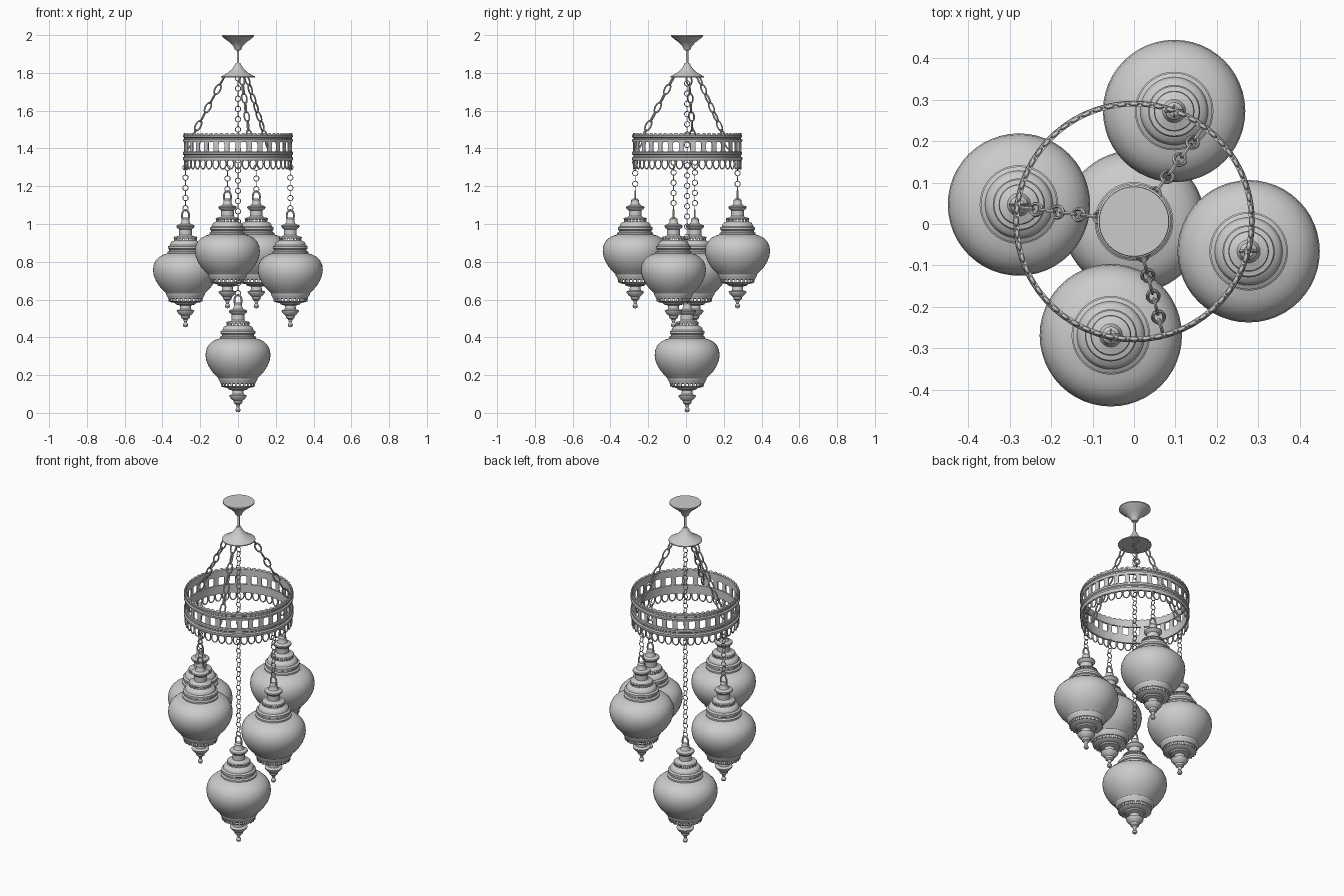
import bpy, bmesh
from math import pi, sin, cos, radians, tau
from mathutils import Matrix, Vector

if "Cube" in bpy.data.objects:
    bpy.data.objects.remove(bpy.data.objects["Cube"])

CENTRE = Vector((0, 0.006, 0))


def finish(bm, name, loc=CENTRE, angle=35):
    bmesh.ops.recalc_face_normals(bm, faces=bm.faces)
    me = bpy.data.meshes.new(name)
    bm.to_mesh(me)
    bm.free()
    me.shade_smooth()
    me.set_sharp_from_angle(angle=radians(angle))
    ob = bpy.data.objects.new(name, me)
    ob.location = loc
    bpy.context.collection.objects.link(ob)
    return ob


def lathe(bm, prof, n=40, closed=False):
    rings = []
    for r, z in prof:
        if r < 1e-5:
            rings.append([bm.verts.new((0, 0, z))] * n)
        else:
            rings.append([bm.verts.new((r * cos(tau * i / n), r * sin(tau * i / n), z)) for i in range(n)])
    pairs = list(zip(rings, rings[1:])) + ([(rings[-1], rings[0])] if closed else [])
    for a, b in pairs:
        for i in range(n):
            j = (i + 1) % n
            bm.faces.new(list(dict.fromkeys((a[i], a[j], b[j], b[i]))))


def link(bm, mat, half_w, half_h, wire, n=16, m=6):
    # oval ring standing in the local XZ plane
    vs = []
    for i in range(n):
        a = tau * i / n
        row = []
        for j in range(m):
            b = tau * j / m
            k = wire * cos(b) - wire
            row.append(bm.verts.new(mat @ Vector(((half_w + k) * cos(a), wire * sin(b), (half_h + k) * sin(a)))))
        vs.append(row)
    for i in range(n):
        for j in range(m):
            p, q = (i + 1) % n, (j + 1) % m
            bm.faces.new((vs[i][j], vs[p][j], vs[p][q], vs[i][q]))


def chain(name, start, end, half_w, half_h, wire, n=16):
    bm = bmesh.new()
    start, end = Vector(start), Vector(end)
    d = end - start
    count = max(2, round(d.length / (2 * half_h - 2.6 * wire)))
    q = d.to_track_quat('Z', 'Y').to_matrix().to_4x4()
    for i in range(count):
        p = start + d * ((i + 0.5) / count)
        link(bm, Matrix.Translation(p) @ q @ Matrix.Rotation(pi / 2 * (i % 2), 4, 'Z'), half_w, half_h, wire, n)
    return finish(bm, name, (0, 0, 0))


def posts(bm, n, r, z0, z1, wide, deep=0.006):
    # ring of little uprights that leaves see-through holes
    for i in range(n):
        m = (Matrix.Rotation(tau * (i + 0.5) / n, 4, 'Z') @ Matrix.Translation((r, 0, (z0 + z1) / 2))
             @ Matrix.Diagonal((deep, wide, z1 - z0, 1)))
        bmesh.ops.create_cube(bm, size=1, matrix=m)


# Ceiling canopy, rod and lower cone
bm = bmesh.new()
lathe(bm, [(0, 2.0), (0.084, 2.0), (0.085, 1.994), (0.072, 1.982), (0.045, 1.962), (0.024, 1.94),
           (0.017, 1.922), (0.006, 1.918), (0, 1.918)])
finish(bm, "ceiling_canopy")
bm = bmesh.new()
lathe(bm, [(0, 1.925), (0.006, 1.925), (0.006, 1.84), (0, 1.84)], 16)
finish(bm, "canopy_rod")
bm = bmesh.new()
lathe(bm, [(0, 1.853), (0.012, 1.853), (0.018, 1.84), (0.03, 1.822), (0.05, 1.803), (0.073, 1.79),
           (0.089, 1.781), (0.089, 1.776), (0, 1.778)])
finish(bm, "chain_cone")

# Crown: upper and lower bands
R, BAYS = 0.284, 30
for name, z0, z1 in (("upper_band", 1.433, 1.472), ("lower_band", 1.335, 1.384)):
    bm = bmesh.new()
    h = z1 - z0
    lathe(bm, [(R - .006, z0), (R + .004, z0), (R + .008, z0 + h * .15), (R + .008, z0 + h * .35),
               (R + .001, z0 + h * .45), (R + .001, z0 + h * .6), (R + .007, z0 + h * .7),
               (R + .007, z1 - h * .1), (R + .003, z1), (R - .006, z1)], BAYS * 2, True)
    finish(bm, name)

# Crown: plates between the windows, wider at top and bottom
bm = bmesh.new()
for i in range(BAYS):
    rows = []
    for z, w in ((1.38, 0.34), (1.392, 0.22), (1.426, 0.22), (1.438, 0.34)):
        row = []
        for r in (R - 0.003, R + 0.003):
            for s in (-w, w):
                a = tau * (i + s + 0.5) / BAYS
                row.append(bm.verts.new((r * cos(a), r * sin(a), z)))
        rows.append([row[0], row[1], row[3], row[2]])
    for a, b in zip(rows, rows[1:]):
        for k in range(4):
            bm.faces.new((a[k], a[(k + 1) % 4], b[(k + 1) % 4], b[k]))
finish(bm, "window_plates")

# Crown: scalloped top edge and hanging loops
bm = bmesh.new()
for i in range(60):
    m = (Matrix.Rotation(tau * i / 60, 4, 'Z') @ Matrix.Translation((R, 0, 1.471))
         @ Matrix.Diagonal((0.4, 1.1, 0.9, 1)))
    bmesh.ops.create_uvsphere(bm, u_segments=10, v_segments=6, radius=0.0125, matrix=m)
finish(bm, "scalloped_edge")
bm = bmesh.new()
for i in range(44):
    m = Matrix.Rotation(tau * i / 44, 4, 'Z') @ Matrix.Translation((0, R, 1.318))
    link(bm, m, 0.021, 0.03, 0.0035)
finish(bm, "hanging_loops")

# Three heavy chains from cone to crown
for k, (x, y) in enumerate(((0.17, 0.23), (-0.283, 0.035), (0.07, -0.272))):
    d = Vector((x, y, 0)).normalized()
    chain(f"support_chain_{k}", CENTRE + d * 0.07 + Vector((0, 0, 1.785)),
          CENTRE + d * 0.277 + Vector((0, 0, 1.40)), 0.0185, 0.034, 0.0045)

# Lamp parts, built once at the origin
bm = bmesh.new()
lathe(bm, [(0.1, 0.18), (0.12, 0.2), (0.14, 0.222), (0.157, 0.25), (0.168, 0.278), (0.172, 0.305),
           (0.169, 0.332), (0.158, 0.357), (0.139, 0.376), (0.115, 0.389), (0.088, 0.396)], 48)
globe = finish(bm, "globe", (0, 0, 0), 60)

bm = bmesh.new()
lathe(bm, [(0, 0.003), (0.01, 0.006), (0.014, 0.015), (0.01, 0.025), (0.007, 0.03), (0.012, 0.045),
           (0.022, 0.052), (0.024, 0.064), (0.034, 0.072), (0.045, 0.085), (0.047, 0.092), (0.03, 0.099),
           (0.028, 0.118), (0.05, 0.124), (0.055, 0.131), (0.082, 0.137), (0.087, 0.142)])
lathe(bm, [(0.087, 0.153), (0.092, 0.156), (0.096, 0.166), (0.103, 0.176), (0.103, 0.189), (0.098, 0.189)])
posts(bm, 24, 0.087, 0.139, 0.156, 0.011)
finial = finish(bm, "lower_finial", (0, 0, 0))

bm = bmesh.new()
lathe(bm, [(0.09, 0.388), (0.095, 0.392), (0.095, 0.403), (0.086, 0.408), (0.086, 0.416), (0.092, 0.42),
           (0.092, 0.432), (0.082, 0.438), (0.08, 0.447), (0.074, 0.456), (0.06, 0.462), (0.057, 0.464)])
lathe(bm, [(0.059, 0.474), (0.063, 0.477), (0.06, 0.482), (0.04, 0.486), (0.034, 0.492), (0.034, 0.522),
           (0.044, 0.529), (0.049, 0.537), (0.047, 0.543), (0.028, 0.55), (0.021, 0.562), (0.021, 0.576),
           (0.012, 0.584), (0, 0.585)])
posts(bm, 18, 0.057, 0.461, 0.477, 0.01)
cap = finish(bm, "upper_cap", (0, 0, 0))

bm = bmesh.new()
link(bm, Matrix.Translation((0, 0, 0.593)), 0.024, 0.036, 0.005, 24)
hoop = finish(bm, "lamp_hoop", (0, 0, 0))

# Place the five lamps, each with its thin chain
spots = [(0, 0.006, 0, 1.785), (0.097, 0.273, 0.55, 1.34), (-0.278, 0.047, 0.45, 1.34),
         (0.277, -0.066, 0.45, 1.34), (-0.056, -0.269, 0.55, 1.34)]
for k, (x, y, z, top) in enumerate(spots):
    for part in (globe, finial, cap, hoop):
        ob = part if k == 0 else part.copy()
        if k:
            bpy.context.collection.objects.link(ob)
            ob.name = f"{part.name}_{k}"
        ob.location = (x, y, z)
    chain(f"lamp_chain_{k}", (x, y, z + 0.62), (x, y, top), 0.0165, 0.0165, 0.0022, 14)
